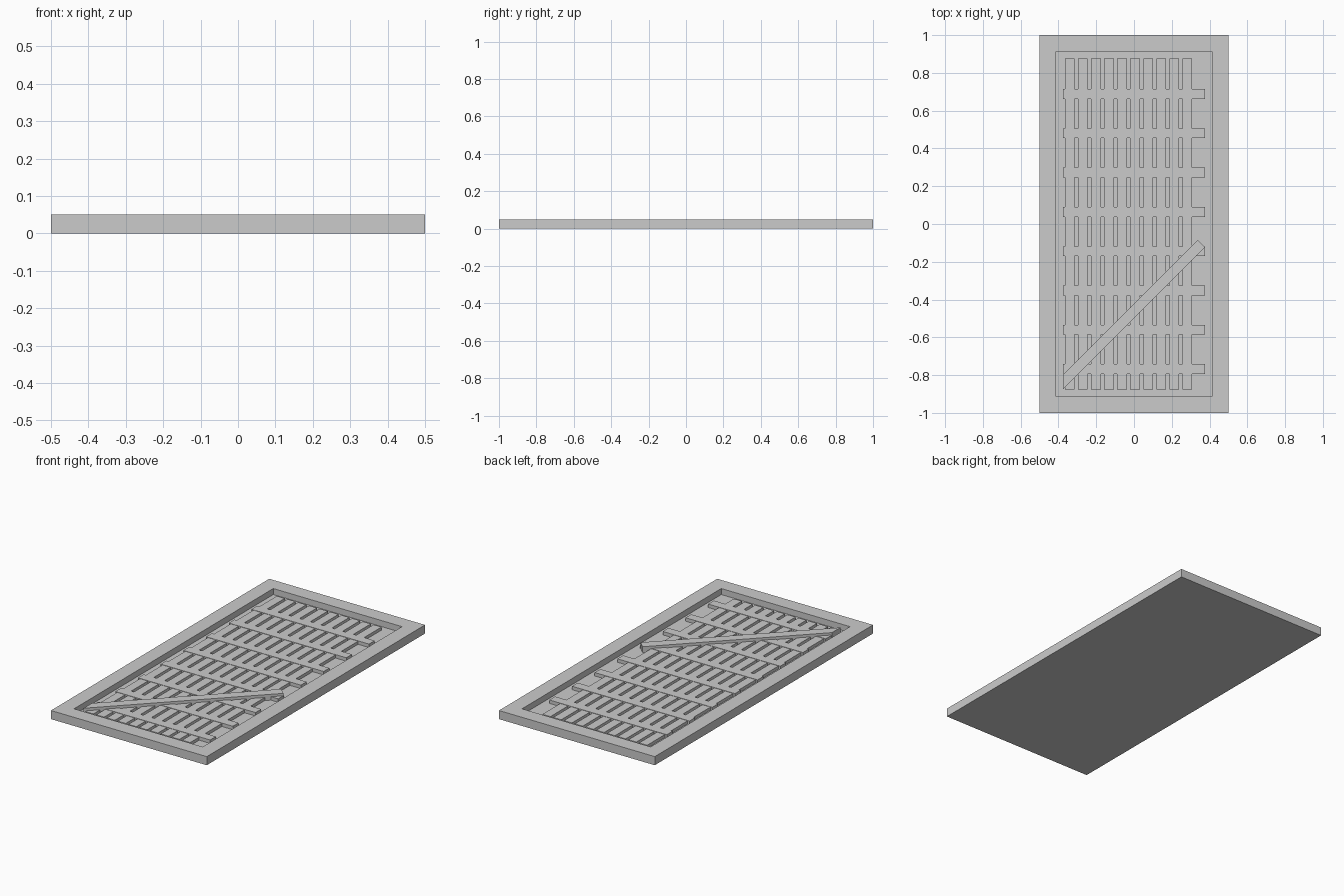
import bpy
import bmesh

cube = bpy.data.objects.get("Cube")
if cube:
    bpy.data.objects.remove(cube, do_unlink=True)

grey = bpy.data.materials.new("plain_grey")
grey.use_nodes = True
grey.diffuse_color = (0.6, 0.6, 0.6, 1)
grey.node_tree.nodes["Principled BSDF"].inputs["Base Color"].default_value = (0.6, 0.6, 0.6, 1)

HALF_X, HALF_Y, HEIGHT = 0.5, 1.0, 0.05
BORDER = 0.123
FLOOR, SLAT_TOP, RAIL_TOP, BRACE_TOP = 0.015, 0.033, 0.035, 0.049
IN_X, IN_Y = HALF_X - BORDER, HALF_Y - BORDER


def prism(bm, outline, z0, z1):
    """Extrude a flat outline from z0 to z1 and return its top face."""
    base = bm.faces.new([bm.verts.new((x, y, z0)) for x, y in outline])
    extruded = bmesh.ops.extrude_face_region(bm, geom=[base], use_keep_orig=True)["geom"]
    verts = [g for g in extruded if isinstance(g, bmesh.types.BMVert)]
    bmesh.ops.translate(bm, verts=verts, vec=(0, 0, z1 - z0))
    bmesh.ops.recalc_face_normals(bm, faces=bm.faces)
    return next(g for g in extruded if isinstance(g, bmesh.types.BMFace))


def rect(x0, x1, y0, y1):
    return [(x0, y0), (x1, y0), (x1, y1), (x0, y1)]


def finish(bm, name):
    mesh = bpy.data.meshes.new(name)
    bm.to_mesh(mesh)
    bm.free()
    mesh.materials.append(grey)
    obj = bpy.data.objects.new(name, mesh)
    bpy.context.collection.objects.link(obj)
    return obj


def add_prism(name, outline, z0, z1):
    bm = bmesh.new()
    prism(bm, outline, z0, z1)
    return finish(bm, name)


def repeat(obj, count, offset):
    array = obj.modifiers.new("repeat", "ARRAY")
    array.count = count
    array.use_relative_offset = False
    array.use_constant_offset = True
    array.constant_offset_displace = offset


# Outer frame: solid slab with a recessed panel
bm = bmesh.new()
top = prism(bm, rect(-HALF_X, HALF_X, -HALF_Y, HALF_Y), 0, HEIGHT)
bmesh.ops.inset_region(bm, faces=[top], thickness=BORDER)
walls = bmesh.ops.extrude_face_region(bm, geom=[top])["geom"]
if top.is_valid:
    bmesh.ops.delete(bm, geom=[top], context="FACES_ONLY")
bmesh.ops.translate(bm, verts=[g for g in walls if isinstance(g, bmesh.types.BMVert)],
                    vec=(0, 0, FLOOR - HEIGHT))
bmesh.ops.recalc_face_normals(bm, faces=bm.faces)
finish(bm, "frame")

# Upright slats, with the wider leftover gap on the +x side
slats = add_prism("slats", rect(-0.365, -0.314, -IN_Y, IN_Y), FLOOR, SLAT_TOP)
repeat(slats, 10, (0.069, 0, 0))

# Cross rails
rails = add_prism("rails", rect(-IN_X, IN_X, 0.662, 0.714), FLOOR, RAIL_TOP)
repeat(rails, 8, (0, -0.208, 0))

# Diagonal brace running out of the lower corner
add_prism("brace", [(-IN_X, -IN_Y), (IN_X, -0.123), (0.338, -0.084), (-IN_X, -0.8)],
          FLOOR, BRACE_TOP)
